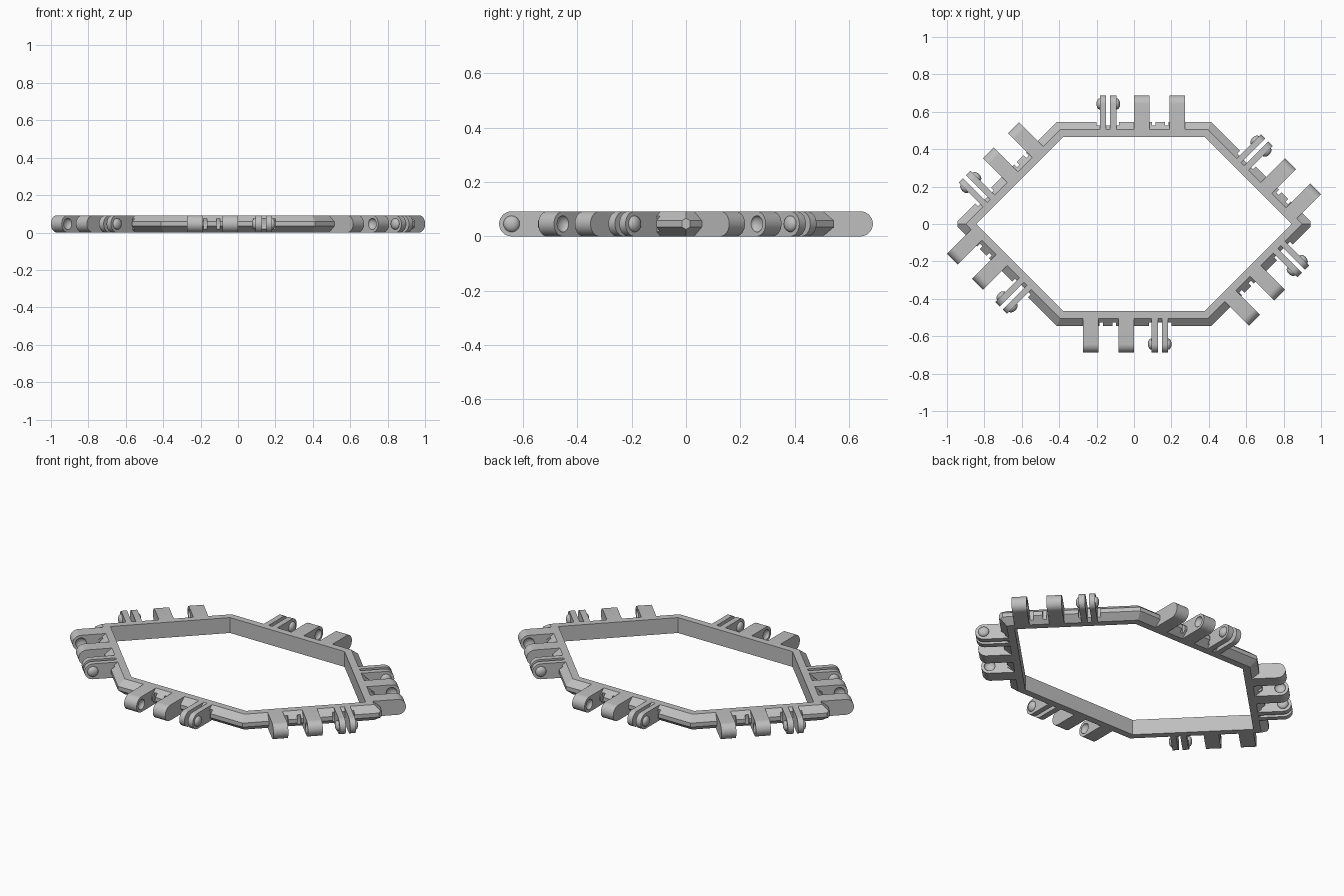
import bpy, bmesh
from math import sin, cos, pi, radians, sqrt
from mathutils import Matrix, Vector

if "Cube" in bpy.data.objects:
    bpy.data.objects.remove(bpy.data.objects["Cube"])

H = 0.092            # overall thickness
MID = H / 2
SIDE, SLANT = 0.545, 0.677   # distance of straight and slanted edges from centre
HINGE = 0.097        # hinge axis distance outside the frame edge
ROUND = MID

grey = bpy.data.materials.new("plain grey")
grey.use_nodes = True
grey.diffuse_color = (0.52, 0.52, 0.52, 1)
bsdf = next(n for n in grey.node_tree.nodes if n.type == 'BSDF_PRINCIPLED')
bsdf.inputs["Base Color"].default_value = (0.52, 0.52, 0.52, 1)


def finish(name, bm):
    bmesh.ops.recalc_face_normals(bm, faces=bm.faces)
    mesh = bpy.data.meshes.new(name)
    bm.to_mesh(mesh)
    bm.free()
    mesh.materials.append(grey)
    ob = bpy.data.objects.new(name, mesh)
    bpy.context.collection.objects.link(ob)
    return ob


def activate(ob):
    bpy.ops.object.select_all(action='DESELECT')
    ob.select_set(True)
    bpy.context.view_layer.objects.active = ob


def cut(ob, cutter):
    activate(ob)
    mod = ob.modifiers.new("cut", 'BOOLEAN')
    mod.object = cutter
    mod.solver = 'EXACT'
    bpy.ops.object.modifier_apply(modifier=mod.name)
    bpy.data.objects.remove(cutter)


def smooth(ob):
    activate(ob)
    bpy.ops.object.shade_smooth_by_angle(angle=radians(30))


def dome(bm, x):
    """Flattened ball on the hinge axis."""
    m = Matrix.Translation((x, HINGE, MID)) @ Matrix.Diagonal((0.63, 1, 1, 1))
    bmesh.ops.create_uvsphere(bm, u_segments=20, v_segments=12, radius=0.03, matrix=m)


def knuckle(name, x0, x1, dimple=None):
    """Flat tongue with a round end, extruded across x."""
    pts = [(-0.06, 0), (-0.06, H)]
    pts += [(HINGE + ROUND * sin(a), MID + ROUND * cos(a))
            for a in (pi * i / 16 for i in range(17))]
    bm = bmesh.new()
    face = bm.faces.new([bm.verts.new((x0, y, z)) for y, z in pts])
    ext = bmesh.ops.extrude_face_region(bm, geom=[face], use_keep_orig=True)
    moved = [v for v in ext["geom"] if isinstance(v, bmesh.types.BMVert)]
    bmesh.ops.translate(bm, verts=moved, vec=(x1 - x0, 0, 0))
    ob = finish(name, bm)
    if dimple is not None:
        bm = bmesh.new()
        dome(bm, dimple)
        cut(ob, finish("dimple_cutter", bm))
    smooth(ob)
    return ob


# Frames for the six edges: local x runs clockwise, local y points outward
edges = []
for deg, dist, shift in ((90, SIDE, 0), (45, SLANT, 0.323), (135, SLANT, -0.323)):
    for turn in (0, 180):
        edges.append(Matrix.Rotation(radians(deg + turn - 90), 4, 'Z')
                     @ Matrix.Translation((shift, dist, 0)))

# Hexagonal frame with a bevelled outer rim
bm = bmesh.new()
loops = []
for off, z in ((0.08, 0), (0.04, 0), (0, 0.034), (0, 0.058), (0.04, H), (0.08, H)):
    a, tip = SIDE - off, (SLANT - off) * sqrt(2)
    c = tip - a
    outline = [(tip, 0), (c, a), (-c, a), (-tip, 0), (-c, -a), (c, -a)]
    loops.append([bm.verts.new((x, y, z)) for x, y in outline])
for lo, hi in zip(loops, loops[1:] + loops[:1]):
    for i in range(6):
        j = (i + 1) % 6
        bm.faces.new((lo[i], lo[j], hi[j], hi[i]))
frame = finish("hexagon_frame", bm)

# Clearance recesses along the rim and blunted end corners
bm = bmesh.new()
for m in edges:
    for x, w in ((-0.14, 0.12), (0.105, 0.02), (0.175, 0.02)):
        place = m @ Matrix.Translation((x, HINGE, MID)) @ Matrix.Rotation(pi / 2, 4, 'Y')
        bmesh.ops.create_cone(bm, cap_ends=True, segments=48, radius1=0.12,
                              radius2=0.12, depth=w, matrix=place)
for s in (-1, 1):
    bmesh.ops.create_cube(bm, size=0.1, matrix=Matrix.Translation((s * 0.993, 0, MID)))
cut(frame, finish("recess_cutter", bm))

# One hinge set: two thin blades with pins, two thick lugs with sockets
parts = [
    knuckle("outer_blade", -0.182, -0.15),
    knuckle("inner_blade", -0.127, -0.093),
    knuckle("middle_lug", 0, 0.082, dimple=0.082),
    knuckle("end_lug", 0.19, 0.272, dimple=0.19),
]
bm = bmesh.new()
for x in (-0.182, -0.093):
    dome(bm, x)
# Keep only the halves that stand outside the blades
inner = [v for v in bm.verts if -0.17 < v.co.x < -0.105]
bmesh.ops.delete(bm, geom=inner, context='VERTS')
pins = finish("hinge_pins", bm)
smooth(pins)
parts.append(pins)

# Repeat the hinge set on every edge
for ob in parts:
    for m in edges[1:]:
        copy = ob.copy()
        copy.matrix_world = m
        bpy.context.collection.objects.link(copy)
    ob.matrix_world = edges[0]
